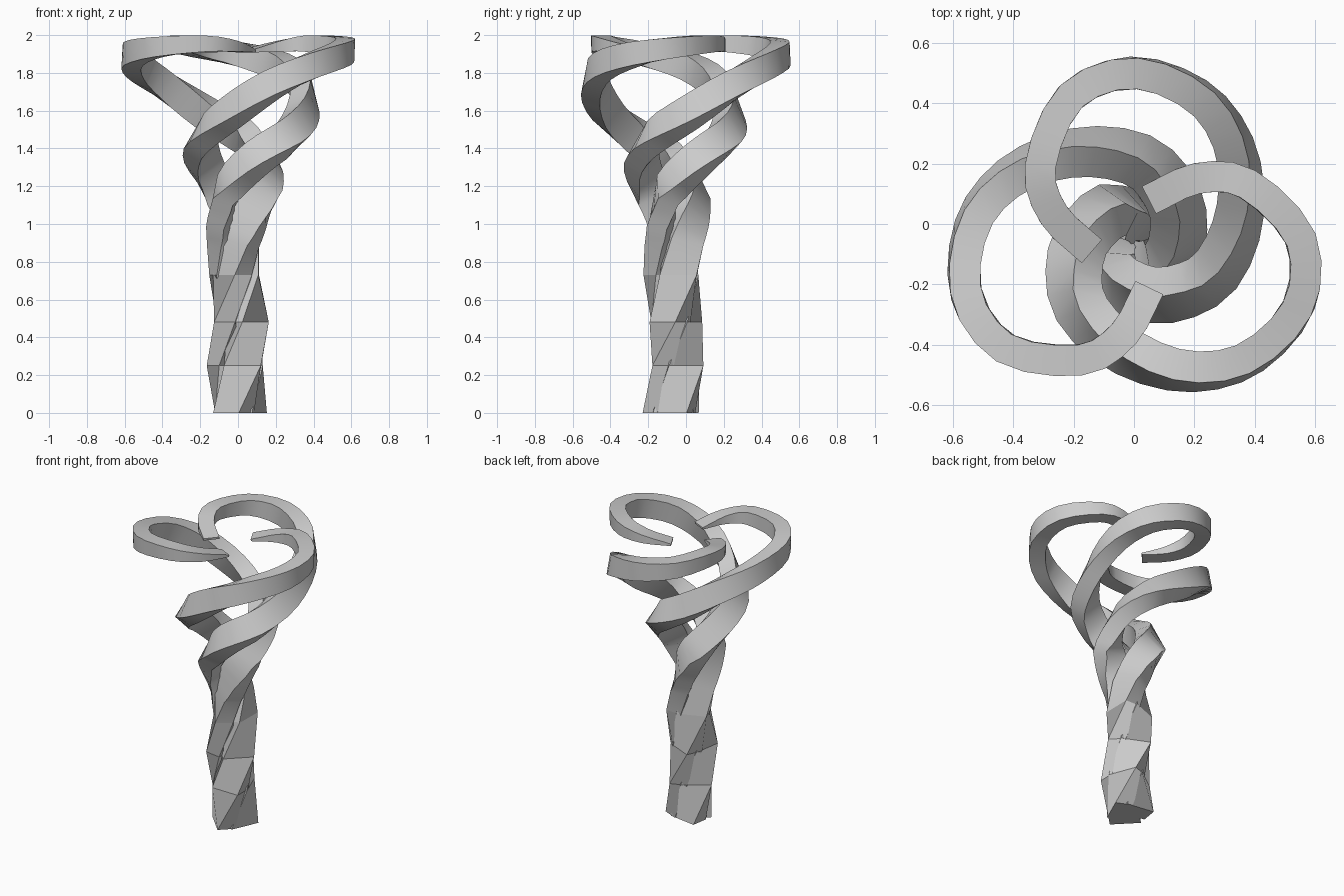
import bpy, bmesh
from math import sin, cos, radians
from mathutils import Vector, Matrix

if "Cube" in bpy.data.objects:
    bpy.data.objects.remove(bpy.data.objects["Cube"])

AXIS = Vector((0, -0.063, 0))   # shared twist axis
Z = Vector((0, 0, 1))

# coarse twisted trunk: height, angle, radius
TRUNK = [(0, 0, .062), (.25, 45, .062), (.48, 90, .058), (.73, 135, .058)]
# smooth upper spiral of one strand, from trunk to curled tip: x, y, z, section height
UPPER = [(-.06, -.055, .90, .18), (-.075, -.12, 1.06, .175), (-.045, -.195, 1.20, .17),
         (.10, -.235, 1.35, .165), (.26, -.165, 1.465, .16), (.345, .02, 1.59, .155),
         (.335, .24, 1.735, .145), (.22, .415, 1.835, .135), (0, .50, 1.90, .125),
         (-.21, .42, 1.937, .105), (-.31, .19, 1.955, .085), (-.265, .03, 1.94, .055),
         (-.14, -.09, 1.915, .014)]


def catmull(pts, n):
    """Smooth path through the points, n steps between neighbours."""
    p = [pts[0] * 2 - pts[1]] + pts + [pts[-1] * 2 - pts[-2]]
    out = []
    for i in range(1, len(p) - 2):
        a, b, c, d = p[i - 1:i + 3]
        for k in range(n):
            t = k / n
            out.append(.5 * (2 * b + (c - a) * t + (2 * a - 5 * b + 4 * c - d) * t * t
                             + (3 * b - a - 3 * c + d) * t ** 3))
    return out + [pts[-1]]


def strand_frames():
    """Centre, half-width and half-height vectors for each section."""
    trunk = [AXIS + Vector((r * cos(radians(a)), r * sin(radians(a)), z)) for z, a, r in TRUNK]
    curve = catmull([Vector(p) for p in UPPER], 3)
    path = trunk + [p.to_3d() for p in curve]
    heights = [.195] * len(trunk) + [p.w for p in curve]
    frames = []
    for i, c in enumerate(path):
        if i < len(trunk):
            side = c - AXIS
            side.z = 0
            side.normalize()
            tangent = Z
        else:
            tangent = (path[min(i + 1, len(path) - 1)] - path[i - 1]).normalized()
            side = tangent.cross(Z).normalized()
        up = side.cross(tangent).normalized()
        # upright in the loop, rolled outwards further down, less again in the trunk
        f = 0 if i > len(path) - 13 else min(1, max(0, (1.93 - c.z) / .5))
        roll = radians(36) * f if c.z > 1.15 else radians(24)
        half_w = .051 + .005 * f
        u = (side * cos(roll) + up * sin(roll)) * half_w
        v = (up * cos(roll) - side * sin(roll)) * heights[i] / 2
        frames.append((c, u, v))
    return frames


def make_strand(name, degrees, lean):
    bm = bmesh.new()
    rings = [[bm.verts.new(c + u * a + v * b) for a, b in ((1, 1), (-1, 1), (-1, -1), (1, -1))]
             for c, u, v in strand_frames()]
    for r0, r1 in zip(rings, rings[1:]):
        for j in range(4):
            k = (j + 1) % 4
            bm.faces.new((r0[j], r0[k], r1[k], r1[j]))
    bm.faces.new(rings[0])
    bm.faces.new(rings[-1])
    bmesh.ops.rotate(bm, verts=bm.verts, cent=AXIS, matrix=Matrix.Rotation(radians(degrees), 3, 'Z'))
    # slight lean of the upper part
    for vert in bm.verts:
        f = max(0, vert.co.z - 1)
        vert.co.x += lean[0] * f
        vert.co.y += lean[1] * f
    bmesh.ops.recalc_face_normals(bm, faces=bm.faces)
    mesh = bpy.data.meshes.new(name)
    bm.to_mesh(mesh)
    bm.free()
    ob = bpy.data.objects.new(name, mesh)
    bpy.context.collection.objects.link(ob)
    bpy.ops.object.select_all(action='DESELECT')
    ob.select_set(True)
    bpy.context.view_layer.objects.active = ob
    bpy.ops.object.shade_smooth_by_angle(angle=radians(26))


# three intertwined strands around the axis
make_strand("back_strand", 0, (0, 0))
make_strand("left_strand", 105, (-.013, -.022))
make_strand("right_strand", -112, (.025, .003))
